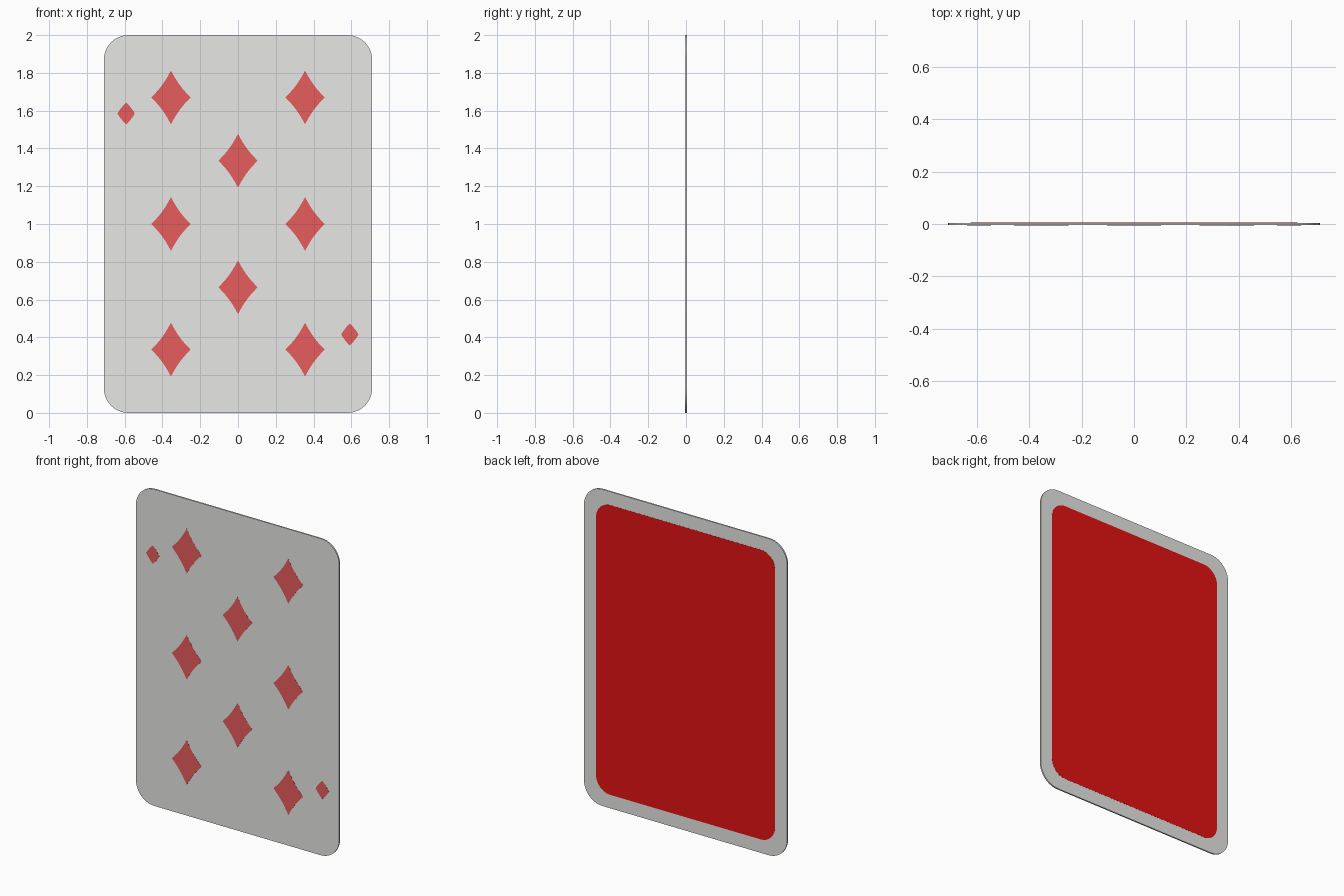
import bpy, bmesh, math

if "Cube" in bpy.data.objects:
    bpy.data.objects.remove(bpy.data.objects["Cube"])

W, H, HALF_T = 1.42, 2.0, 0.0045   # card width, height, half thickness
LIFT = 0.0006                      # printed plates stand this far off the card


def material(name, rgb):
    m = bpy.data.materials.new(name)
    m.diffuse_color = (*rgb, 1)
    m.use_nodes = True
    m.node_tree.nodes["Principled BSDF"].inputs["Base Color"].default_value = m.diffuse_color
    return m


white = material("card_white", (0.80, 0.80, 0.785))
pip_red = material("pip_red", (0.80, 0.11, 0.11))
back_red = material("back_red", (0.78, 0.006, 0.006))


def rounded_rect(w, h, r, steps=10):
    """Counter-clockwise outline centred on mid card height."""
    pts = []
    for i, (sx, sz) in enumerate([(1, 1), (-1, 1), (-1, -1), (1, -1)]):
        for k in range(steps + 1):
            a = math.pi / 2 * (i + k / steps)
            pts.append((sx * (w / 2 - r) + r * math.cos(a),
                        H / 2 + sz * (h / 2 - r) + r * math.sin(a)))
    return pts


def diamond(cx, cz, hw, hh, bow, steps=6):
    """Diamond outline with sides bowed inward (bow > 0) or outward (bow < 0)."""
    tips = [(hw, 0), (0, hh), (-hw, 0), (0, -hh)]
    pts = []
    for (ax, az), (bx, bz) in zip(tips, tips[1:] + tips[:1]):
        for k in range(steps):
            t = k / steps
            s = 1 - bow * 4 * t * (1 - t)
            pts.append((cx + s * (ax + (bx - ax) * t), cz + s * (az + (bz - az) * t)))
    return pts


def plate(name, outline, y_front, y_back, mat):
    bm = bmesh.new()
    face = bm.faces.new([bm.verts.new((x, y_front, z)) for x, z in outline])
    ext = bmesh.ops.extrude_face_region(bm, geom=[face], use_keep_orig=True)
    for v in ext["geom"]:
        if isinstance(v, bmesh.types.BMVert):
            v.co.y = y_back
    bmesh.ops.recalc_face_normals(bm, faces=bm.faces[:])
    me = bpy.data.meshes.new(name)
    bm.to_mesh(me)
    bm.free()
    me.materials.append(mat)
    ob = bpy.data.objects.new(name, me)
    bpy.context.collection.objects.link(ob)
    bpy.ops.object.select_all(action='DESELECT')
    ob.select_set(True)
    bpy.context.view_layer.objects.active = ob
    bpy.ops.object.shade_smooth_by_angle(angle=math.radians(30))
    return ob


# Card body with rounded corners
plate("card_body", rounded_rect(W, H, 0.13), -HALF_T, HALF_T, white)

# Red back panel inside a white border
plate("back_panel", rounded_rect(W - 0.17, H - 0.17, 0.10), HALF_T - 0.001, HALF_T + LIFT, back_red)

# Large diamonds: two side columns of three, plus two on the centre line
large = [(sx * 0.355, z) for z in (0.335, 1.0, 1.67) for sx in (-1, 1)] + [(0, 0.665), (0, 1.335)]
for i, (x, z) in enumerate(large):
    plate(f"large_diamond_{i + 1}", diamond(x, z, 0.104, 0.142, 0.09),
          -HALF_T - LIFT, -HALF_T + 0.001, pip_red)

# Small corner diamonds, turned half around the card centre
for s in (-1, 1):
    plate("small_diamond_" + ("left" if s < 0 else "right"),
          diamond(s * 0.592, 1 - s * 0.585, 0.046, 0.058, -0.08),
          -HALF_T - LIFT, -HALF_T + 0.001, pip_red)
